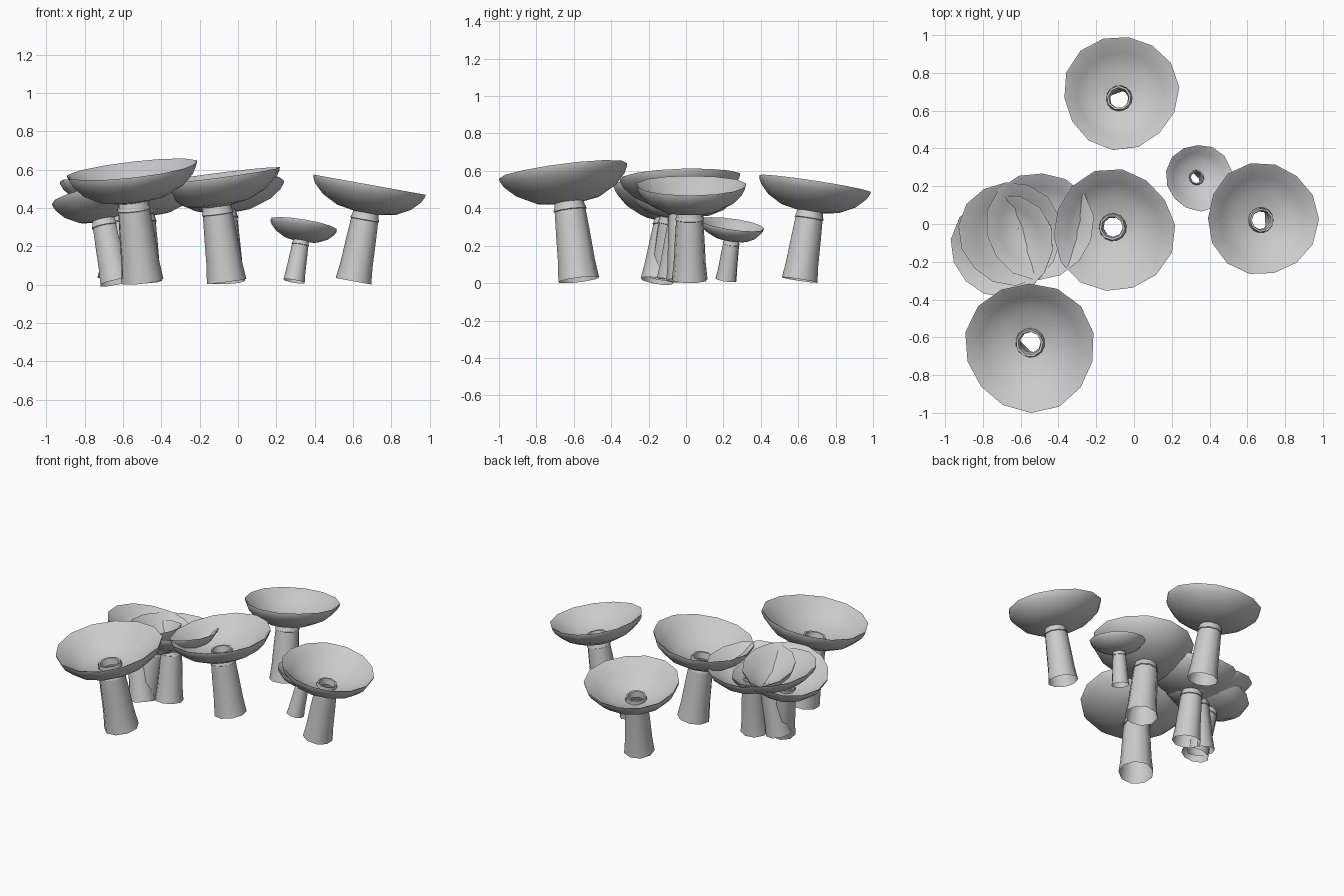
import bpy, math, random
from mathutils import Vector, Matrix

if "Cube" in bpy.data.objects:
    bpy.data.objects.remove(bpy.data.objects["Cube"])

random.seed(4)
grey = bpy.data.materials.new("pale_grey")
grey.diffuse_color = (0.6, 0.6, 0.6, 1)
grey.use_nodes = True
grey.node_tree.nodes["Principled BSDF"].inputs["Base Color"].default_value = grey.diffuse_color

# radius / height profiles of a full-size mushroom
STEM = [(.112, 0), (.101, .10), (.093, .25), (.085, .375), (.091, .378), (.083, .40),
        (.079, .43), (.074, .468), (.062, .466), (.055, .42)]
CAP = [(.078, .42), (.18, .438), (.27, .485), (.325, .54), (.343, .575), (.345, .59),
       (.333, .585), (.26, .515), (.17, .465), (.078, .442)]


def lathe(name, profile, sides, scale, mat, shift=(0, 0), wobble=0.0, closed=False):
    """Revolve a profile; shift pushes the outer rings sideways, wobble makes them irregular."""
    rmax = max(p[0] for p in profile)
    phase = random.uniform(0, 6.28)
    uneven = [1 + wobble * math.sin(2 * math.pi * i / sides * 3 + phase)
              + random.uniform(-.3, .3) * wobble for i in range(sides)]
    verts, faces = [], []
    for r, z in profile:
        for i in range(sides):
            a = 2 * math.pi * i / sides + phase
            t = (r / rmax) ** 2
            rr = r * scale * (1 + (uneven[i] - 1) * t)
            verts.append(mat @ Vector((rr * math.cos(a) + shift[0] * t,
                                       rr * math.sin(a) + shift[1] * t, z * scale)))
    n = len(profile)
    for k in range(n if closed else n - 1):
        for i in range(sides):
            j, m = (i + 1) % sides, (k + 1) % n
            faces.append((k * sides + i, k * sides + j, m * sides + j, m * sides + i))
    me = bpy.data.meshes.new(name)
    me.from_pydata(verts, [], faces)
    me.materials.append(grey)
    ob = bpy.data.objects.new(name, me)
    bpy.context.collection.objects.link(ob)
    ob.select_set(True)
    bpy.context.view_layer.objects.active = ob


def mushroom(name, base, cap, slope, scale, z0=.017):
    """base and cap are the plan centres of stem foot and rim; slope is the rim tilt in x and y."""
    normal = Vector((-slope[0], -slope[1], 1)).normalized()
    rot = Vector((0, 0, 1)).rotation_difference(normal).to_matrix().to_4x4()
    mat = Matrix.Translation((base[0], base[1], z0)) @ rot
    rim = mat @ Vector((0, 0, .585 * scale))
    lathe(name + "_stem", STEM, 9, scale, mat)
    lathe(name + "_cap", CAP, 14, scale, mat, (cap[0] - rim.x, cap[1] - rim.y), .02, True)


mushroom("front", (-.50, -.575), (-.55, -.652), (.116, .123), 1.0)
mushroom("middle", (-.06, .0), (-.105, -.035), (.13, .04), .94)
mushroom("right", (.605, .02), (.68, .027), (-.18, .0), .865)
mushroom("back", (-.06, .605), (-.07, .695), (.05, -.155), .885)
mushroom("small", (.293, .215), (.345, .245), (-.17, -.14), .515)
mushroom("left_low", (-.635, -.155), (-.695, -.115), (.2, -.16), .80, .012)
mushroom("left_inner", (-.49, -.065), (-.50, -.01), (.03, -.12), .83)
mushroom("left_high", (-.645, -.11), (-.655, -.05), (-.15, -.1), .80, .025)

bpy.ops.object.shade_smooth_by_angle(angle=math.radians(40))
